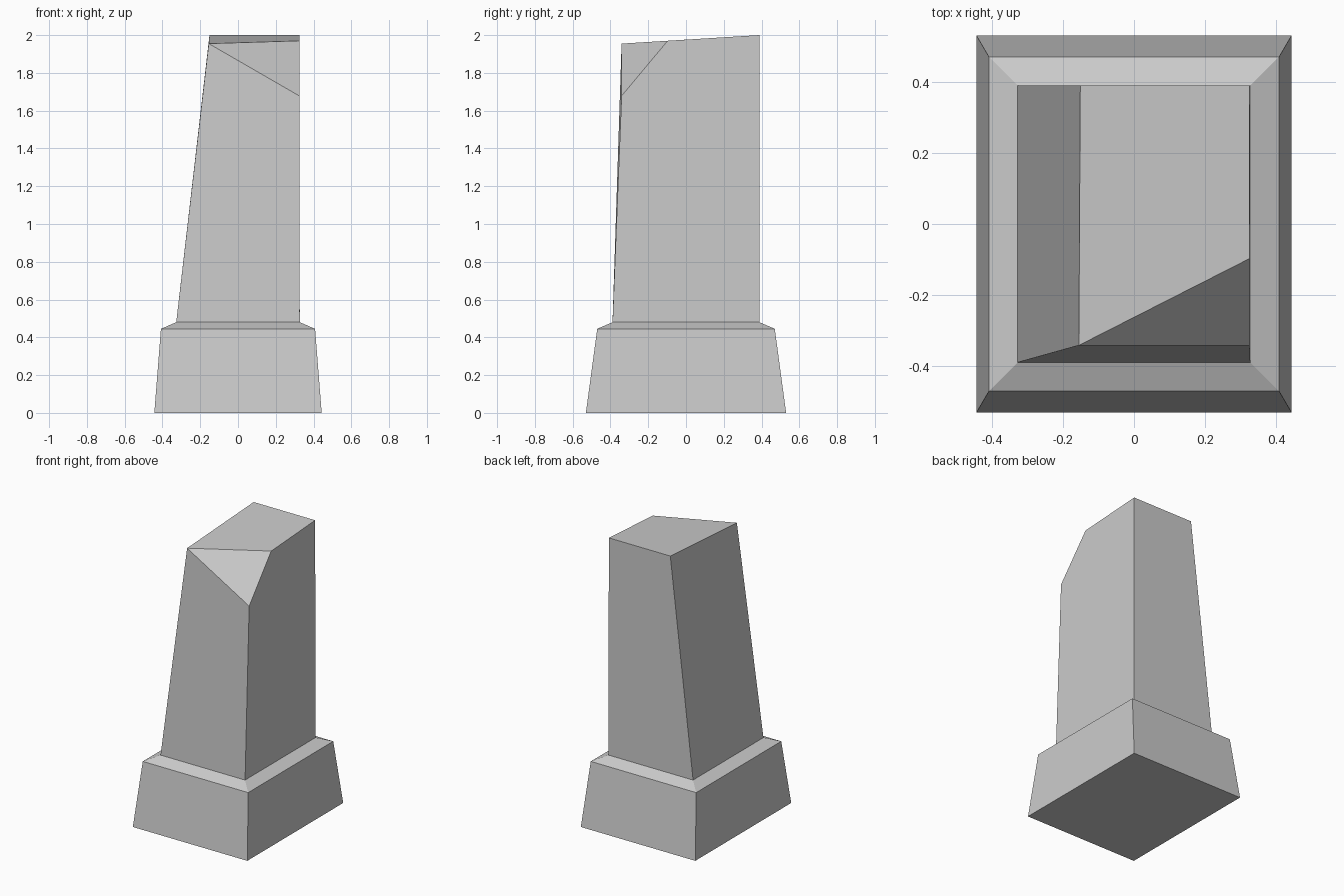
import bpy, bmesh

if "Cube" in bpy.data.objects:
    bpy.data.objects.remove(bpy.data.objects["Cube"])

bm = bmesh.new()


def rect(hx, hy, z):
    # corner order: front left, front right, back right, back left
    return [bm.verts.new(p) for p in
            ((-hx, -hy, z), (hx, -hy, z), (hx, hy, z), (-hx, hy, z))]


# Plinth: tapered block with a sloped shoulder
rings = [rect(0.443, 0.53, 0), rect(0.408, 0.47, 0.445), rect(0.327, 0.389, 0.48)]
bm.faces.new(rings[0][::-1])
for lo, hi in zip(rings, rings[1:]):
    for i in range(4):
        j = (i + 1) % 4
        bm.faces.new((lo[i], lo[j], hi[j], hi[i]))

# Shaft: leaning left side, sloped top, front right corner broken off
fl, fr, br, bl = rings[-1]
tfl, tfr, chip, tbr, tbl = [bm.verts.new(p) for p in (
    (-0.155, -0.341, 1.955), (0.325, -0.341, 1.678), (0.325, -0.097, 1.97),
    (0.325, 0.389, 2.0), (-0.151, 0.389, 2.0))]
for face in ((fl, fr, tfr, tfl), (fr, br, tbr, chip, tfr), (br, bl, tbl, tbr),
             (bl, fl, tfl, tbl), (tfl, chip, tbr, tbl), (tfl, tfr, chip)):
    bm.faces.new(face)

bmesh.ops.recalc_face_normals(bm, faces=bm.faces)
mesh = bpy.data.meshes.new("broken_pillar")
bm.to_mesh(mesh)
bm.free()
bpy.context.collection.objects.link(bpy.data.objects.new("broken_pillar", mesh))
